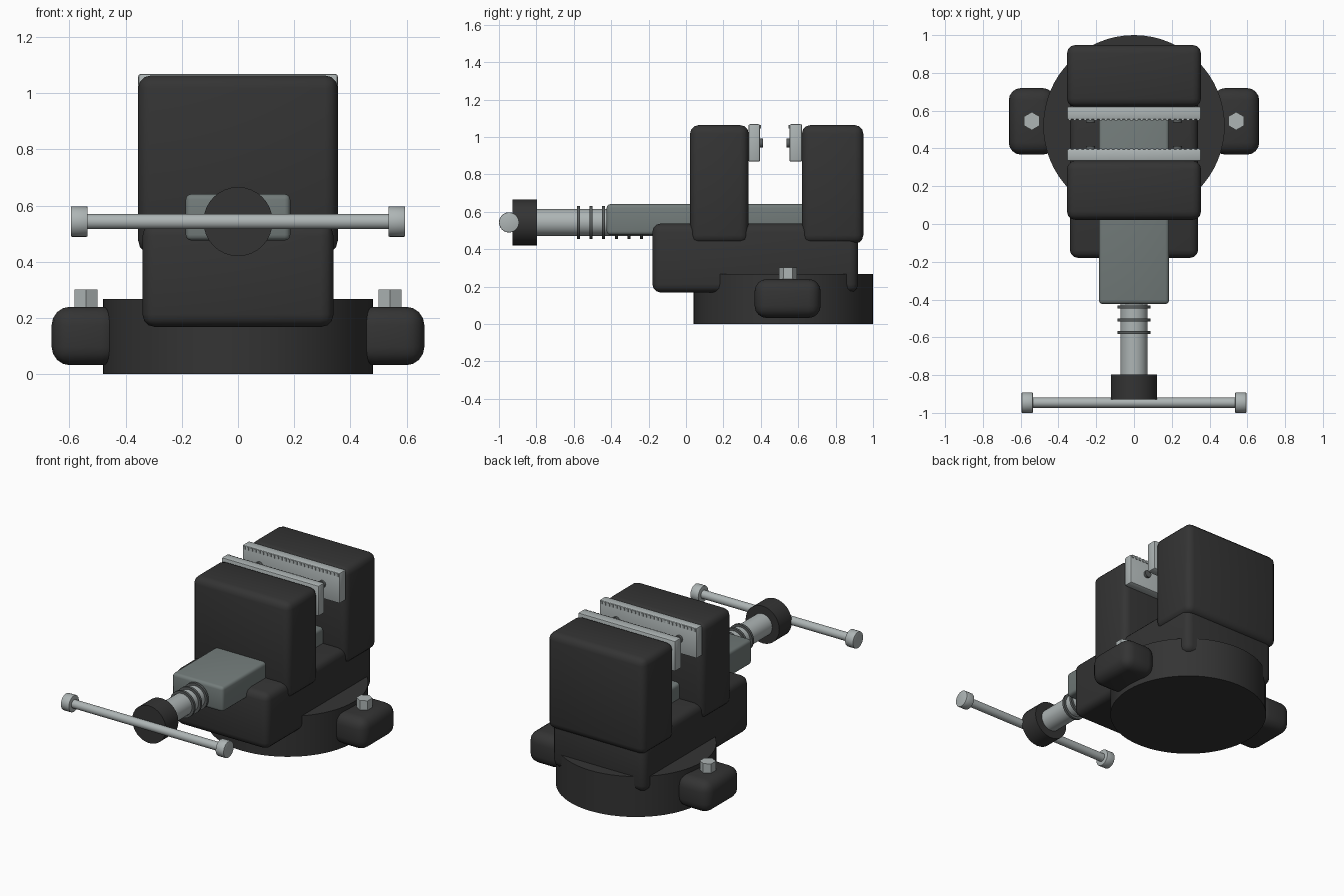
import bpy, math
from mathutils import Matrix, Vector

if "Cube" in bpy.data.objects:
    bpy.data.objects.remove(bpy.data.objects["Cube"])


def material(name, rgb):
    m = bpy.data.materials.new(name)
    m.diffuse_color = (*rgb, 1)
    m.use_nodes = True
    m.node_tree.nodes["Principled BSDF"].inputs["Base Color"].default_value = m.diffuse_color
    return m


DARK = material("dark cast iron", (0.034, 0.034, 0.034))
GREY = material("slide grey", (0.17, 0.20, 0.195))
STEEL = material("light steel", (0.42, 0.46, 0.46))
SCREW = material("screw grey", (0.10, 0.11, 0.11))


def finish(ob, name, mat, bevel, segments):
    ob.name = name
    ob.data.materials.append(mat)
    if bevel:
        mod = ob.modifiers.new("rounding", 'BEVEL')
        mod.width, mod.segments = bevel, segments
        mod.limit_method = 'ANGLE'
        bpy.ops.object.modifier_apply(modifier=mod.name)
    bpy.ops.object.shade_smooth_by_angle(angle=math.radians(35))
    return ob


def box(name, mat, x, y, z, bevel=0.0, segments=3):
    """Box from (min, max) ranges on each axis."""
    lo, hi = Vector((x[0], y[0], z[0])), Vector((x[1], y[1], z[1]))
    bpy.ops.mesh.primitive_cube_add(size=1)
    ob = bpy.context.object
    ob.data.transform(Matrix.Translation((lo + hi) / 2) @ Matrix.Diagonal((*(hi - lo), 1)))
    return finish(ob, name, mat, bevel, segments)


def rod(name, mat, axis, centre, r, span, sides=32, bevel=0.0):
    """Cylinder along an axis; span is its (min, max) on that axis."""
    bpy.ops.mesh.primitive_cylinder_add(vertices=sides, radius=r, depth=span[1] - span[0])
    ob = bpy.context.object
    c = Vector(centre)
    c["xyz".index(axis)] = sum(span) / 2
    rot = {'x': Matrix.Rotation(math.pi / 2, 4, 'Y'),
           'y': Matrix.Rotation(math.pi / 2, 4, 'X'), 'z': Matrix()}[axis]
    ob.data.transform(Matrix.Translation(c) @ rot)
    return finish(ob, name, mat, bevel, 2)


# swivel base, with a bolted lug on each side
rod("swivel_base", DARK, 'z', (0, 0.52, 0), 0.48, (0, 0.267), 64)
for s, side in ((-1, "left"), (1, "right")):
    box(f"{side}_lug", DARK, sorted((s * 0.42, s * 0.663)), (0.367, 0.72), (0.032, 0.24), 0.065, 4)
    rod(f"{side}_bolt", STEEL, 'z', (s * 0.541, 0.545, 0), 0.048, (0.2, 0.301), 6)

# body and the two jaws
box("body", DARK, (-0.34, 0.34), (-0.18, 0.92), (0.168, 0.537), 0.045)
box("front_jaw", DARK, (-0.355, 0.355), (0.022, 0.335), (0.43, 1.063), 0.045)
box("back_jaw", DARK, (-0.355, 0.355), (0.62, 0.948), (0.43, 1.063), 0.045)
box("slide_bar", GREY, (-0.186, 0.186), (-0.424, 0.70), (0.476, 0.641), 0.02)

# jaw plates with teeth along the top gripping edge and two screws each
for label, y0, y1, grip, d in (("front", 0.334, 0.396, 0.396, 1), ("back", 0.553, 0.621, 0.553, -1)):
    box(f"{label}_jaw_plate", STEEL, (-0.355, 0.355), (y0, y1), (0.868, 1.068), 0.008, 2)
    n = 26
    for i in range(n):
        x = -0.34 + 0.68 * i / (n - 1)
        box(f"{label}_tooth", STEEL, (x - 0.007, x + 0.007),
            sorted((grip - d * 0.006, grip + d * 0.005)), (1.045, 1.064))
    for x in (-0.23, 0.23):
        rod(f"{label}_plate_screw", SCREW, 'y', (x, 0, 0.967), 0.024,
            sorted((grip - d * 0.02, grip + d * 0.016)), 16)

# lead screw with thread rings and knob
rod("lead_screw", STEEL, 'y', (0, 0, 0.543), 0.072, (-0.82, 0.1))
for i in range(6):
    y = -0.575 + 0.0676 * i
    rod("thread_ring", SCREW, 'y', (0, 0, 0.543), 0.088, (y - 0.008, y + 0.008))
rod("screw_knob", DARK, 'y', (0, 0, 0.543), 0.123, (-0.928, -0.797))

# turning handle
rod("handle_bar", STEEL, 'x', (0, -0.946, 0.543), 0.027, (-0.56, 0.56), 24)
for s in (-1, 1):
    rod("handle_cap", STEEL, 'x', (0, -0.946, 0.543), 0.054, sorted((s * 0.535, s * 0.595)), 24, 0.004)
